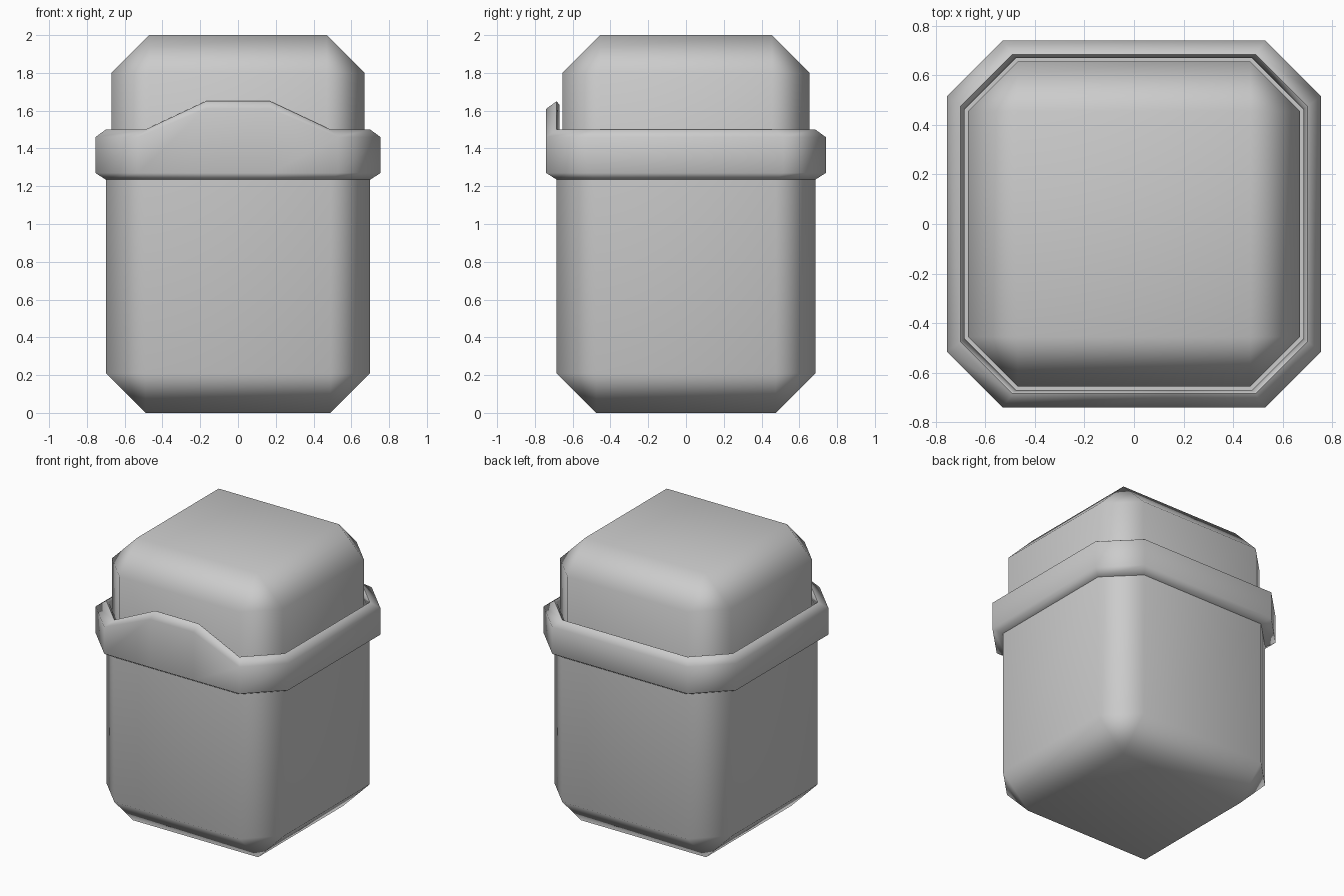
import bpy, bmesh, math

if "Cube" in bpy.data.objects:
    bpy.data.objects.remove(bpy.data.objects["Cube"])


def ring_points(hx, c, z, lift=None):
    """Rectangle with cut corners; lift adds two raised points on the front edge."""
    hy = hx - 0.015
    a, b = hx - c, hy - c
    pts = [(-a, -hy, z)]
    if lift is not None:
        pts += [(-0.17, -hy, z + lift), (0.17, -hy, z + lift)]
    pts += [(a, -hy, z), (hx, -b, z), (hx, b, z), (a, hy, z),
            (-a, hy, z), (-hx, b, z), (-hx, -b, z)]
    return pts


def loft(name, rings, caps=True):
    bm = bmesh.new()
    loops = [[bm.verts.new(p) for p in ring_points(*r)] for r in rings]
    n = len(loops[0])
    for low, high in zip(loops, loops[1:]):
        for i in range(n):
            j = (i + 1) % n
            bm.faces.new((low[i], low[j], high[j], high[i]))
    if caps:
        bm.faces.new(loops[0][::-1])
        bm.faces.new(loops[-1])
    bmesh.ops.remove_doubles(bm, verts=bm.verts[:], dist=0.0005)
    bmesh.ops.recalc_face_normals(bm, faces=bm.faces[:])
    mesh = bpy.data.meshes.new(name)
    bm.to_mesh(mesh)
    bm.free()
    obj = bpy.data.objects.new(name, mesh)
    bpy.context.collection.objects.link(obj)
    bpy.ops.object.select_all(action='DESELECT')
    obj.select_set(True)
    bpy.context.view_layer.objects.active = obj
    bpy.ops.object.shade_smooth_by_angle(angle=math.radians(60))
    mod = obj.modifiers.new("Weighted normals", 'WEIGHTED_NORMAL')
    mod.keep_sharp = True
    return obj


# Container body with chamfered base (zero corner cut keeps the base rectangular)
loft("body", [(0.49, 0, 0), (0.70, 0.21, 0.21), (0.70, 0.21, 1.25)])

# Inner block with chamfered top, standing inside the rim
loft("inner_block", [(0.67, 0.20, 1.24), (0.67, 0.20, 1.80), (0.47, 0, 2.0)])

# Collar with raised front tab and inner wall, ending in a loop back to its start
loft("rim", [(0.685, 0.21, 1.235, 0), (0.70, 0.21, 1.235, 0),
             (0.755, 0.225, 1.27, 0), (0.755, 0.225, 1.46, 0.15),
             (0.70, 0.21, 1.50, 0.15), (0.685, 0.207, 1.48, 0.15),
             (0.685, 0.21, 1.235, 0)], caps=False)
